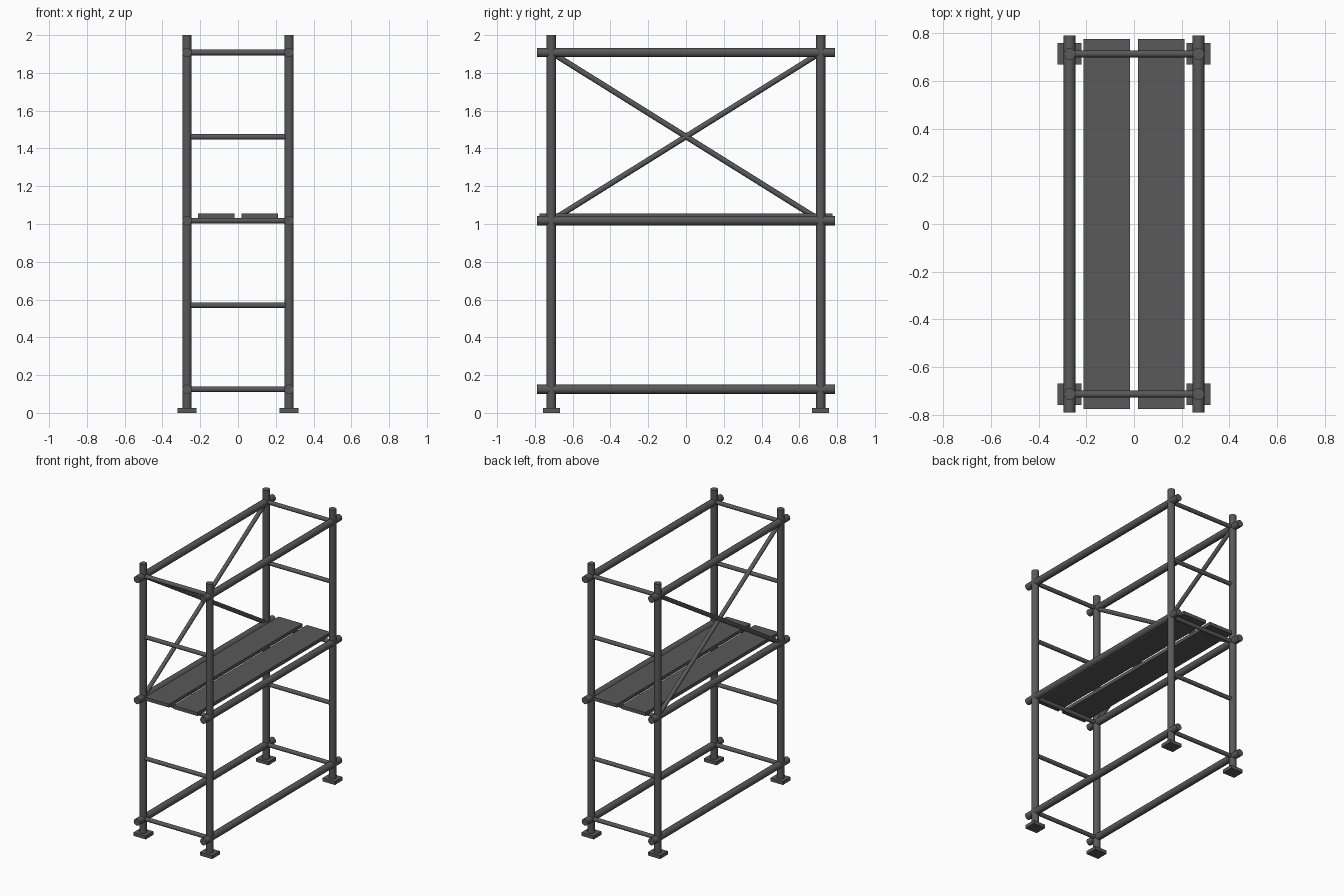
import bpy
from mathutils import Vector

cube = bpy.data.objects.get("Cube")
if cube:
    bpy.data.objects.remove(cube, do_unlink=True)

steel = bpy.data.materials.new("dark_grey")
steel.use_nodes = True
GREY = (0.1, 0.1, 0.1, 1)
steel.diffuse_color = GREY
steel.node_tree.nodes["Principled BSDF"].inputs["Base Color"].default_value = GREY

POST_X, POST_Y = 0.27, 0.713
TUBE_R, RUNG_R = 0.025, 0.015
RUNG_Z = (0.125, 0.57, 1.018, 1.462, 1.908)
RAIL_Z = RUNG_Z[::2]
DECK_Z, TOP_Z = RAIL_Z[1:]


def tube(name, start, end, radius):
    """Closed round tube between two points."""
    a, b = Vector(start), Vector(end)
    bpy.ops.mesh.primitive_cylinder_add(
        vertices=16, radius=radius, depth=(b - a).length, location=(a + b) / 2,
        rotation=(b - a).to_track_quat('Z', 'Y').to_euler())
    obj = bpy.context.object
    obj.name = name
    obj.data.materials.append(steel)
    bpy.ops.object.shade_smooth_by_angle()


def box(name, centre, size):
    bpy.ops.mesh.primitive_cube_add(size=1, location=centre)
    obj = bpy.context.object
    obj.name = name
    obj.scale = size
    obj.data.materials.append(steel)
    bpy.ops.object.transform_apply(location=False, rotation=False, scale=True)


for sx, side in ((-1, "right"), (1, "left")):
    x = sx * POST_X
    # Uprights and base plates
    for sy, end in ((-1, "front"), (1, "back")):
        y = sy * POST_Y
        tube(f"{end}_{side}_post", (x, y, 0.01), (x, y, 2), TUBE_R)
        box(f"{end}_{side}_base_plate", (x, y, 0.0125), (0.1, 0.09, 0.025))
    # Long side rails, poking out past the posts
    for z, level in zip(RAIL_Z, ("bottom", "deck", "top")):
        tube(f"{level}_{side}_rail", (x, -0.79, z), (x, 0.79, z), TUBE_R)
    # Deck boards
    box(f"{side}_board", (sx * 0.115, 0, 1.042), (0.195, 1.55, 0.025))

# Ladder rungs across each end
for sy, end in ((-1, "front"), (1, "back")):
    for i, z in enumerate(RUNG_Z):
        y = sy * POST_Y
        tube(f"{end}_rung_{i + 1}", (-POST_X, y, z), (POST_X, y, z), RUNG_R)

# Crossed braces above the deck, on one side only
for sy, name in ((1, "rising_brace"), (-1, "falling_brace")):
    tube(name, (-POST_X, -sy * POST_Y, DECK_Z), (-POST_X, sy * POST_Y, TOP_Z), RUNG_R)
